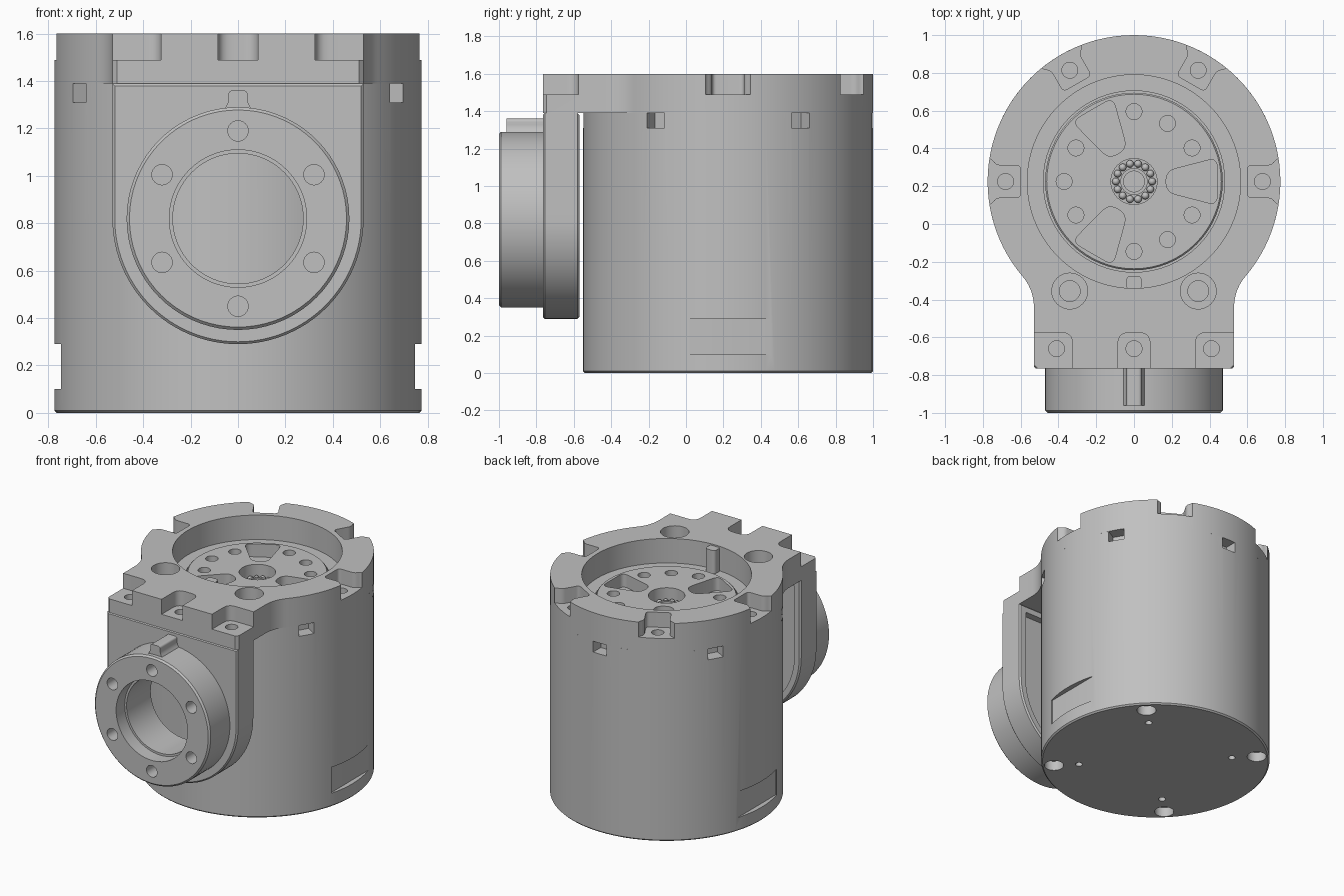
import bpy, bmesh, math
from mathutils import Vector

if "Cube" in bpy.data.objects:
    bpy.data.objects.remove(bpy.data.objects["Cube"], do_unlink=True)

grey = bpy.data.materials.new("machined grey")
grey.use_nodes = True
grey.diffuse_color = (0.53, 0.53, 0.53, 1)
grey.node_tree.nodes["Principled BSDF"].inputs["Base Color"].default_value = grey.diffuse_color

CY = 0.225      # axis of the housing
RZ = 0.82       # axis height of the output flange
parts = []


def circle(r, cx=0, cy=0, n=32):
    return [(cx + r * math.cos(2 * math.pi * i / n), cy + r * math.sin(2 * math.pi * i / n)) for i in range(n)]


def arc(cx, cy, r, a0, a1, n):
    angles = [math.radians(a0 + (a1 - a0) * i / n) for i in range(n + 1)]
    return [(cx + r * math.cos(a), cy + r * math.sin(a)) for a in angles]


def rounded(points, r, n=5):
    # round every corner of a polygon
    out = []
    for i, p in enumerate(points):
        p = Vector(p)
        a, b = Vector(points[i - 1]), Vector(points[(i + 1) % len(points)])
        a = p + (a - p).normalized() * r
        b = p + (b - p).normalized() * r
        for k in range(n + 1):
            t = k / n
            out.append(tuple(a * (1 - t) ** 2 + p * 2 * t * (1 - t) + b * t * t))
    return out


def rect(x0, x1, y0, y1):
    return [(x0, y0), (x1, y0), (x1, y1), (x0, y1)]


def polar(points, angle, radius=0):
    # place a local (radial, tangential) profile around the housing axis
    c, s = math.cos(math.radians(angle)), math.sin(math.radians(angle))
    return [((u + radius) * c - v * s, CY + (u + radius) * s + v * c) for u, v in points]


def prism(name, profile, t0, t1, axis="Z", chamfer=0, ends=(), part=True):
    # extrude a profile along z, or along y with the profile in x and z
    bm = bmesh.new()
    place = (lambda a, b, t: (a, b, t)) if axis == "Z" else (lambda a, b, t: (a, t, b))
    low = [bm.verts.new(place(a, b, t0)) for a, b in profile]
    high = [bm.verts.new(place(a, b, t1)) for a, b in profile]
    caps = [bm.faces.new(low), bm.faces.new(high)]
    for i in range(len(low)):
        bm.faces.new((low[i - 1], low[i], high[i], high[i - 1]))
    bmesh.ops.recalc_face_normals(bm, faces=bm.faces)
    if chamfer:
        edges = [e for k in ends for e in caps[k].edges]
        bmesh.ops.bevel(bm, geom=edges, offset=chamfer, segments=1, affect="EDGES")
    mesh = bpy.data.meshes.new(name)
    bm.to_mesh(mesh)
    bm.free()
    obj = bpy.data.objects.new(name, mesh)
    bpy.context.collection.objects.link(obj)
    if part:
        parts.append(obj)
    return obj


def cut(obj, profile, t0, t1, axis="Z"):
    cutter = prism("cutter", profile, t0, t1, axis, part=False)
    cutter.hide_render = True
    mod = obj.modifiers.new("cut", "BOOLEAN")
    mod.operation, mod.solver, mod.object = "DIFFERENCE", "EXACT", cutter
    graph = bpy.context.evaluated_depsgraph_get()
    mesh = bpy.data.meshes.new_from_object(obj.evaluated_get(graph))
    obj.modifiers.clear()
    obj.data = mesh
    bpy.data.objects.remove(cutter, do_unlink=True)


# Cylindrical housing
housing = prism("housing", circle(0.775, 0, CY, 96), 0, 1.39, chamfer=0.01, ends=(0,))
cut(housing, circle(0.565, 0, CY, 64), 1.25, 1.5)
for angle in range(30, 390, 60):
    cut(housing, polar(rect(-0.09, 0.1, -0.055, 0.055), angle, 0.775), 1.31, 1.45)
for side in (-1, 1):
    cut(housing, rect(*sorted((side * 0.74, side * 0.9)), 0.02, 0.46), 0.1, 0.29)
for angle in range(45, 405, 90):
    cut(housing, polar(circle(0.065), angle, 0.69), -0.1, 0.07)
    cut(housing, polar(circle(0.024, n=20), angle, 0.52), -0.1, 0.05)

# Top cover: round with a filleted neck reaching to the front
fillet, half = 0.25, 0.53
reach = 0.775 + fillet
fy = CY - math.sqrt(reach ** 2 - (half + fillet) ** 2)
join = math.degrees(math.atan2(fy - CY, half + fillet))
right = [(half - 0.02, -0.765), (half, -0.745)]
right += arc(half + fillet, fy, fillet, 180, 180 + join, 10)
left = [(-x, y) for x, y in reversed(right)]
outline = right + arc(0, CY, 0.775, join, 180 - join, 76)[1:-1] + left
cover = prism("top_cover", outline, 1.39, 1.6)
cut(cover, circle(0.565, 0, CY, 72), 1.3, 1.7)
flare = rounded([(-0.08, -0.085), (0.05, -0.085), (0.08, -0.125), (0.2, -0.125),
                 (0.2, 0.125), (0.08, 0.125), (0.05, 0.085), (-0.08, 0.085)], 0.025)
for angle in (0, 60, 120, 180):
    cut(cover, polar(flare, angle, 0.68), 1.49, 1.7)
    cut(cover, polar(circle(0.042), angle, 0.68), 1.42, 1.7)
cut(cover, rounded(rect(-0.085, 0.085, -0.9, -0.575), 0.06), 1.49, 1.7)
cut(cover, circle(0.042, 0, -0.66), 1.42, 1.7)
for side in (-1, 1):
    cut(cover, rounded(rect(*sorted((side * 0.325, side * 0.7)), -0.9, -0.575), 0.06), 1.49, 1.7)
    cut(cover, circle(0.042, side * 0.41, -0.66), 1.42, 1.7)
    cut(cover, circle(0.095, side * 0.34, -0.355), 1.49, 1.7)
    cut(cover, circle(0.055, side * 0.34, -0.355), 1.42, 1.7)
prism("bore_key", rounded(rect(-0.04, 0.04, -0.35, -0.275), 0.025), 1.39, 1.59)

# Fixed ring and rotor in the bore
ring = prism("fixed_ring", circle(0.565, 0, CY, 72), 1.25, 1.42)
cut(ring, circle(0.48, 0, CY, 64), 1.2, 1.5)
rotor = prism("rotor", circle(0.47, 0, CY, 64), 1.25, 1.445, chamfer=0.008, ends=(1,))
pocket = rounded([(0.17, -0.055), (0.44, -0.125), (0.44, 0.125), (0.17, 0.055)], 0.05)
for angle in (0, 120, 240):
    cut(rotor, polar(pocket, angle), 1.35, 1.6)
for angle in (30, 60, 90, 150, 180, 210, 270, 300, 330):
    cut(rotor, polar(circle(0.042, n=24), angle, 0.37 if angle % 90 == 0 else 0.355), 1.37, 1.6)
cut(rotor, circle(0.122, 0, CY, 40), 1.34, 1.6)

# Bearing at the rotor centre
inner = prism("bearing_inner_ring", circle(0.072, 0, CY), 1.33, 1.375)
cut(inner, circle(0.055, 0, CY), 1.345, 1.6)
for i in range(14):
    a = 2 * math.pi * i / 14
    bpy.ops.mesh.primitive_uv_sphere_add(segments=12, ring_count=8, radius=0.02,
        location=(0.096 * math.cos(a), CY + 0.096 * math.sin(a), 1.355))
    ball = bpy.context.object
    ball.name = "bearing_ball"
    parts.append(ball)


# Front bracket plate with a rounded lower end
def arch(r, top):
    return arc(0, RZ, r, 180, 360, 48) + [(r, top), (-r, top)]


plate = prism("front_plate", arch(0.53, 1.39), -0.765, -0.57, "Y", 0.01, (0, 1))
cut(plate, arch(0.48, 1.34), -0.62, -0.5, "Y")
cut(plate, circle(0.275, 0, RZ, 64), -0.9, -0.5, "Y")

# Output flange with six screw holes and a locating key
flange = prism("output_flange", circle(0.47, 0, RZ, 72), -1, -0.765, "Y", 0.012, (0,))
cut(flange, circle(0.29, 0, RZ, 64), -1.1, -0.9, "Y")
cut(flange, circle(0.275, 0, RZ, 64), -0.95, -0.7, "Y")
for angle in range(30, 390, 60):
    a = math.radians(angle)
    cut(flange, circle(0.043, 0.37 * math.cos(a), RZ + 0.37 * math.sin(a), 24), -1.1, -0.88, "Y")
key = [(-0.065, 1.27), (0.065, 1.27), (0.04, 1.31), (0.04, 1.36), (-0.04, 1.36), (-0.04, 1.31)]
prism("flange_key", rounded(key, 0.018), -0.96, -0.765, "Y")

# Colour and shading
bpy.ops.object.select_all(action="DESELECT")
for obj in parts:
    obj.data.materials.clear()
    obj.data.materials.append(grey)
    for face in obj.data.polygons:
        face.material_index = 0
    obj.select_set(True)
bpy.context.view_layer.objects.active = housing
bpy.ops.object.shade_smooth_by_angle(angle=math.radians(30))
